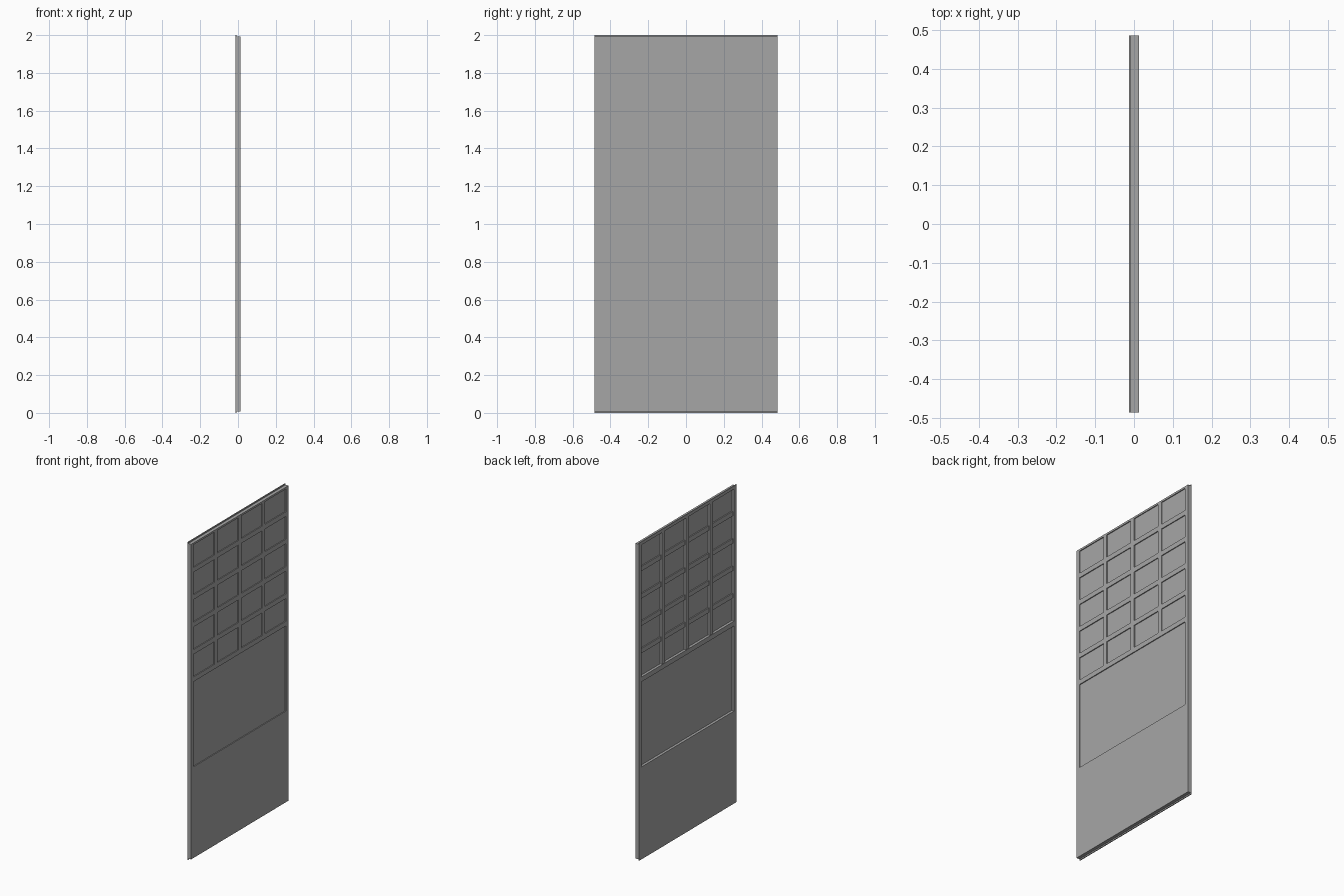
import bpy

cube = bpy.data.objects.get("Cube")
if cube:
    bpy.data.objects.remove(cube, do_unlink=True)

grey = bpy.data.materials.new("plain_grey")
grey.use_nodes = True
colour = (0.38, 0.38, 0.38, 1)
grey.diffuse_color = colour
grey.node_tree.nodes["Principled BSDF"].inputs["Base Color"].default_value = colour


def box(name, x, y, z):
    """Axis-aligned box from (low, high) pairs."""
    bpy.ops.mesh.primitive_cube_add(size=1)
    ob = bpy.context.object
    ob.name = name
    spans = (x, y, z)
    for v in ob.data.vertices:
        v.co = [lo if c < 0 else hi for c, (lo, hi) in zip(v.co, spans)]
    ob.data.materials.append(grey)
    return ob


HALF = 0.485                    # half width of the door
INNER = 0.46                    # half width of the openings
BACK, FACE = -0.0135, 0.0125    # thickness range
LIP = 0.008                     # height of the sliding tongues
BAR = 0.03
TOP, MID, MID_LOW, LOW = 1.98, 1.148, 1.118, 0.582
depth = (BACK, FACE)

# Frame: stiles, rails and solid lower board
for name, side in (("right_stile", -1), ("left_stile", 1)):
    box(name, depth, sorted((side * INNER, side * HALF)), (LIP, 2 - LIP))
span = (-INNER, INNER)
box("top_rail", depth, span, (TOP, 2 - LIP))
box("middle_rail", depth, span, (MID_LOW, MID))
box("lower_board", depth, span, (LIP, LOW))

# Thin tongues that run in the tracks
tongue = (BACK, -0.008)
box("top_tongue", tongue, (-HALF, HALF), (2 - LIP, 2))
box("bottom_tongue", tongue, (-HALF, HALF), (0, LIP))

# Recessed sheets
sheet = (0.003, 0.007)
box("upper_sheet", sheet, span, (MID, TOP))
box("centre_sheet", sheet, span, (LOW, MID_LOW))

# Lattice: continuous uprights, crossbars fitted between them
COLS, ROWS = 4, 5
cell_w = (2 * INNER - (COLS - 1) * BAR) / COLS
cell_h = (TOP - MID - (ROWS - 1) * BAR) / ROWS
for c in range(COLS):
    y = -INNER + c * (cell_w + BAR)
    if c < COLS - 1:
        box("lattice_upright", (-0.011, FACE), (y + cell_w, y + cell_w + BAR), (MID, TOP))
    for r in range(1, ROWS):
        z = MID + r * (cell_h + BAR)
        box("lattice_crossbar", (-0.004, FACE), (y, y + cell_w), (z - BAR, z))
